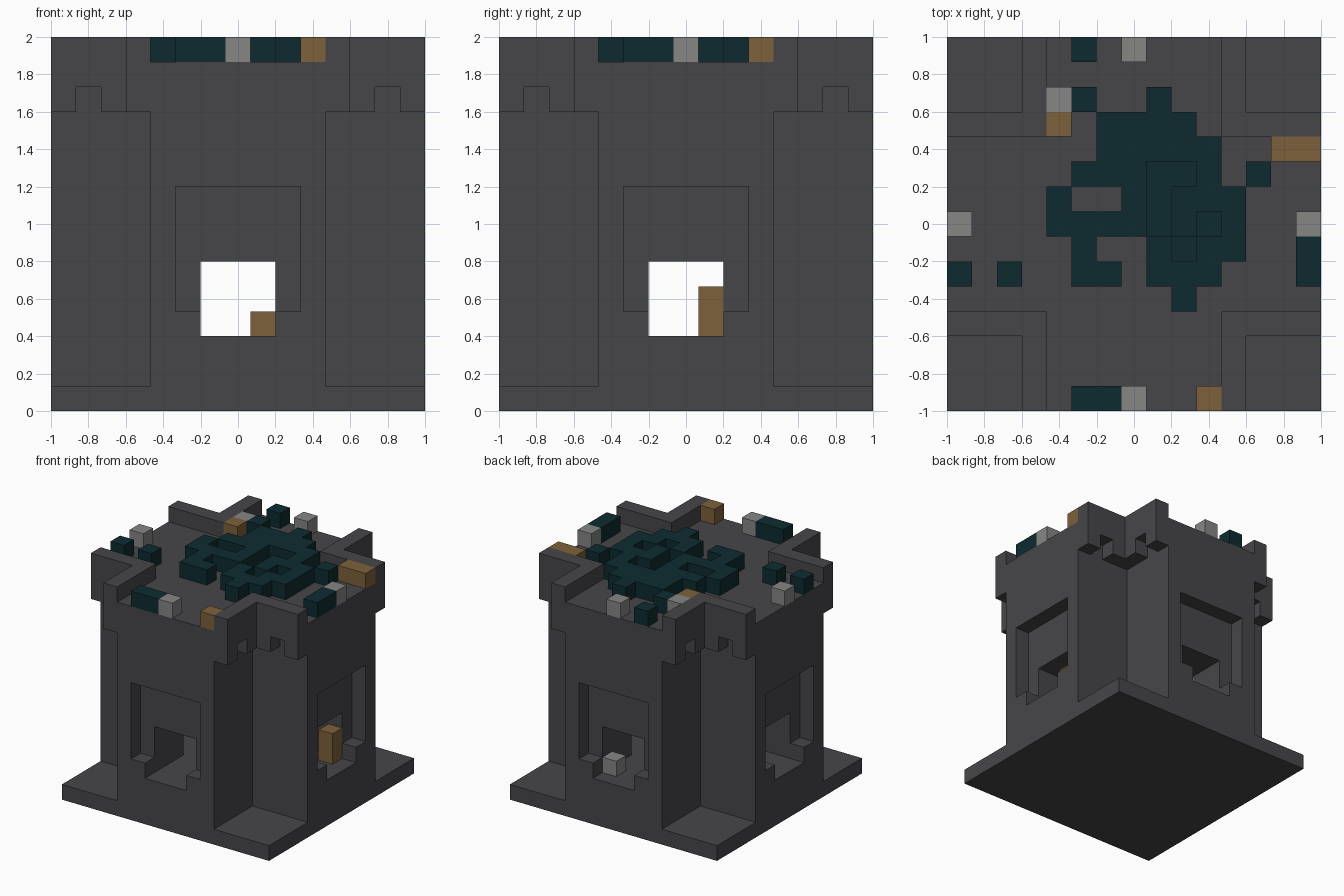
import bpy
import bmesh
import math
from mathutils import Vector

if "Cube" in bpy.data.objects:
    bpy.data.objects.remove(bpy.data.objects["Cube"], do_unlink=True)

N = 15          # blocks along each side
S = 2 / N       # block size
FLOOR = 14      # roof level, in blocks


def material(name, r, g, b):
    m = bpy.data.materials.new(name)
    m.use_nodes = True
    m.diffuse_color = (r, g, b, 1)
    bsdf = m.node_tree.nodes["Principled BSDF"]
    bsdf.inputs["Base Color"].default_value = (r, g, b, 1)
    bsdf.inputs["Roughness"].default_value = 0.9
    return m


STONE = material("dark stone", 0.062, 0.060, 0.066)
TEAL = material("deep teal", 0.004, 0.024, 0.030)
BROWN = material("wood brown", 0.205, 0.120, 0.043)
GREY = material("light grey", 0.238, 0.238, 0.235)

AXES = [Vector(d) for d in ((1, 0, 0), (0, 1, 0), (0, 0, 1))]


def blocks(name, cells, mat, height=1.0):
    """Skin a set of grid cells with faces on their exposed sides."""
    cells = set(cells)
    bm = bmesh.new()
    for c in cells:
        mid = Vector(c) + Vector((0.5, 0.5, 0.5))
        for a in range(3):
            u, v = AXES[(a + 1) % 3] / 2, AXES[(a + 2) % 3] / 2
            for sign in (1, -1):
                n = AXES[a] * sign
                if tuple(int(q) for q in Vector(c) + n) in cells:
                    continue
                ring = [mid + n / 2 + p for p in (u + v, v - u, -u - v, u - v)]
                if sign < 0:
                    ring.reverse()
                bm.faces.new([bm.verts.new(p) for p in ring])
    bmesh.ops.remove_doubles(bm, verts=bm.verts, dist=0.01)
    bmesh.ops.dissolve_limit(bm, angle_limit=math.radians(1),
                             verts=bm.verts, edges=bm.edges)
    base = min(c[2] for c in cells)
    for v in bm.verts:
        z = base + (v.co.z - base) * height
        v.co = (v.co.x * S - 1, v.co.y * S - 1, z * S)
    me = bpy.data.meshes.new(name)
    bm.to_mesh(me)
    bm.free()
    me.materials.append(mat)
    ob = bpy.data.objects.new(name, me)
    bpy.context.collection.objects.link(ob)
    return ob


def span(x, y, z):
    """All cells in a box given as (start, stop) ranges."""
    return {(i, j, k) for i in range(*x) for j in range(*y) for k in range(*z)}


FULL, ARM, GATE, NICHE = (0, N), (4, 11), (6, 9), (5, 10)

# Square foot slab
blocks("base_slab", span(FULL, FULL, (0, 1)), STONE)

# Cross-shaped tower with passages, an inner room and a niche on each face
tower = span(ARM, FULL, (1, FLOOR)) | span(FULL, ARM, (1, FLOOR))
tower -= span(GATE, FULL, (3, 6)) | span(FULL, GATE, (3, 6))
tower -= span(ARM, ARM, (3, 9))
for edge in ((0, 1), (N - 1, N)):
    tower -= span(NICHE, edge, (4, 9)) | span(edge, NICHE, (4, 9))
blocks("tower", tower, STONE)

# L-shaped corner parapets with a small notch underneath each arm
corner = span((3, 4), (0, 4), (12, N)) | span((0, 4), (3, 4), (12, N))
corner -= {(3, 1, 12), (1, 3, 12)}
last = N - 1
for side, fx in (("right", False), ("left", True)):
    for end, fy in (("front", False), ("back", True)):
        blocks(f"parapet_{end}_{side}",
               {(last - i if fx else i, last - j if fy else j, k)
                for i, j, k in corner}, STONE)

# Teal mound on the roof, one row per string, back row first
MOUND = [
    "..####..",
    "..#####.",
    ".###oo#.",
    "#..#o###",
    "####o#o#",
    ".#..#o##",
    ".##.###.",
    ".....#..",
]
mound, pits = set(), set()
for r, row in enumerate(MOUND):
    for q, ch in enumerate(row):
        cell = (4 + q, 11 - r, FLOOR)
        if ch == "#":
            mound.add(cell)
        elif ch == "o":
            pits.add(cell)
blocks("roof_mound", mound, TEAL)
blocks("roof_mound_pits", pits, TEAL, height=0.04)


# Loose blocks scattered over the roof
def roof(cells):
    return {(i, j, FLOOR) for i, j in cells}


blocks("roof_teal_blocks", roof([(5, 14), (5, 12), (8, 12), (12, 9), (14, 5), (14, 6),
                                 (0, 5), (2, 5), (5, 0), (6, 0)]), TEAL)
blocks("roof_grey_blocks", roof([(7, 14), (4, 12), (0, 7), (14, 7), (7, 0)]), GREY)
blocks("roof_brown_blocks", roof([(4, 11), (13, 10), (14, 10), (10, 0)]), BROWN)

# Blocks standing in the passages
blocks("passage_brown_post", {(13, 8, 3), (13, 8, 4)}, BROWN)
blocks("passage_grey_block", {(8, 13, 3)}, GREY)
blocks("room_brown_block", {(8, 8, 3)}, BROWN)
